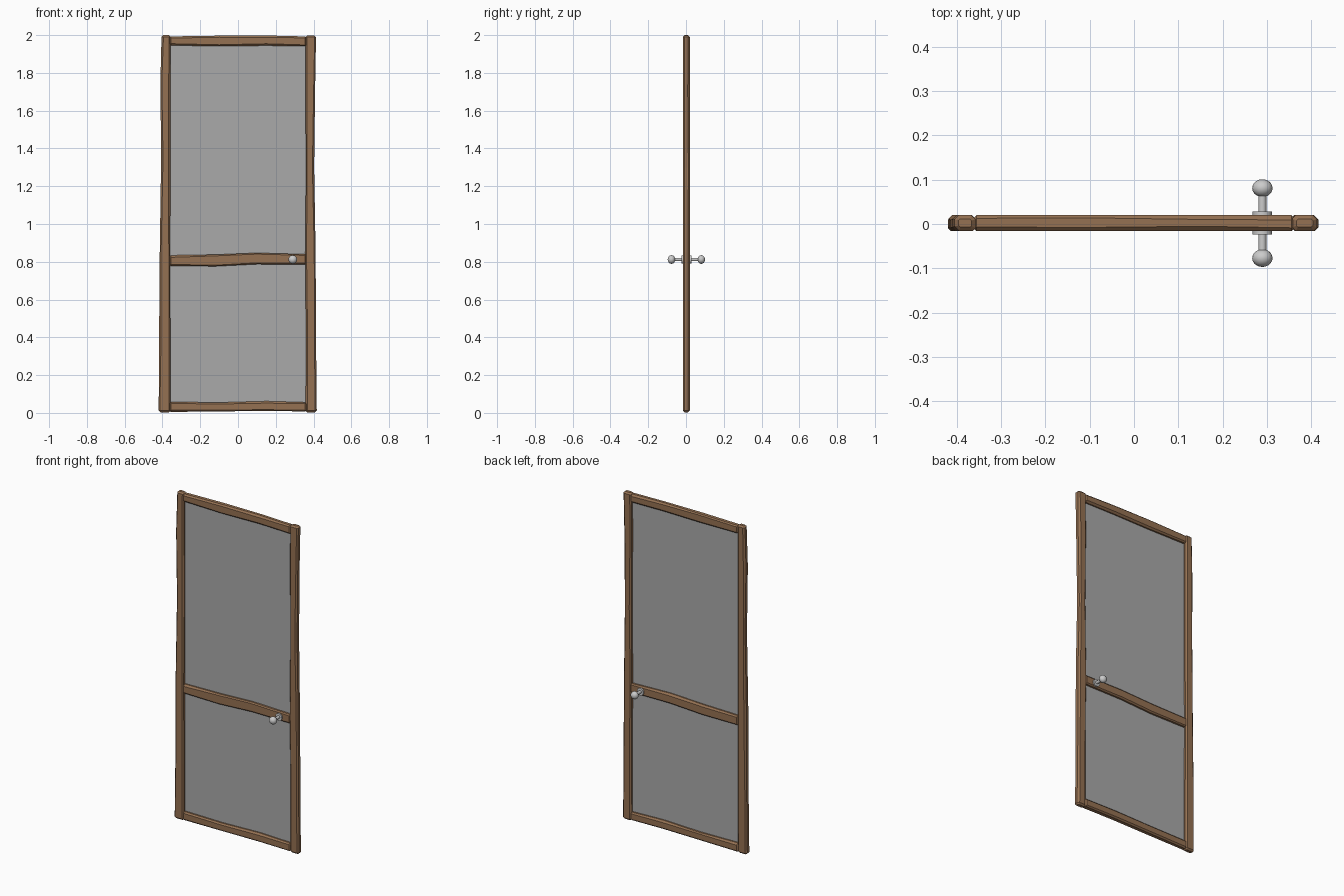
import bpy, bmesh, math, random
from mathutils import Vector

if "Cube" in bpy.data.objects:
    bpy.data.objects.remove(bpy.data.objects["Cube"])

random.seed(4)
YC = 0.002      # middle of the door thickness
HALF_T = 0.018  # half thickness of the timber


def material(name, color):
    m = bpy.data.materials.new(name)
    m.diffuse_color = color
    m.use_nodes = True
    m.node_tree.nodes["Principled BSDF"].inputs["Base Color"].default_value = m.diffuse_color
    return m


wood = material("wood", (0.30, 0.165, 0.085, 1))
mesh_grey = material("screen_grey", (0.4, 0.4, 0.4, 0.6))


def finish(name, bm, mat=None):
    bmesh.ops.recalc_face_normals(bm, faces=bm.faces)
    me = bpy.data.meshes.new(name)
    bm.to_mesh(me)
    bm.free()
    ob = bpy.data.objects.new(name, me)
    bpy.context.collection.objects.link(ob)
    if mat:
        me.materials.append(mat)
    return ob


def timber(name, stations, vertical):
    """Hand-hewn bar: stations are (position along bar, low edge, high edge)."""
    bm = bmesh.new()
    first, last = stations[0], stations[-1]
    c = 0.009
    # chamfered ends: short shrunken ring at each tip
    rings = [(first[0], first[1] + c, first[2] - c, HALF_T - c)]
    rings.append((first[0] + c, first[1], first[2], HALF_T))
    rings += [(p, a, b, HALF_T) for p, a, b in stations[1:-1]]
    rings.append((last[0] - c, last[1], last[2], HALF_T))
    rings.append((last[0], last[1] + c, last[2] - c, HALF_T - c))
    loops = []
    for p, a, b, h in rings:
        k = [random.uniform(0.006, 0.011) for _ in range(4)]
        s = 1 if h == HALF_T else 0.4
        k = [v * s for v in k]
        sect = [(a + k[0], -h), (b - k[1], -h), (b, -h + k[1]), (b, h - k[2]),
                (b - k[2], h), (a + k[3], h), (a, h - k[3]), (a, -h + k[0])]
        loops.append([bm.verts.new((w, YC + y, p) if vertical else (p, YC + y, w))
                      for w, y in sect])
    for l0, l1 in zip(loops, loops[1:]):
        for i in range(8):
            j = (i + 1) % 8
            bm.faces.new((l0[i], l0[j], l1[j], l1[i]))
    bm.faces.new(loops[0])
    bm.faces.new(loops[-1])
    return finish(name, bm, wood)


# Stiles
timber("left_stile", [(0.003, -0.42, -0.358), (0.35, -0.418, -0.358), (0.8, -0.415, -0.36),
                      (1.35, -0.407, -0.357), (1.75, -0.411, -0.358), (2.0, -0.405, -0.358)], True)
timber("right_stile", [(0.003, 0.358, 0.417), (0.4, 0.36, 0.413), (0.85, 0.356, 0.411),
                       (1.3, 0.36, 0.403), (1.7, 0.357, 0.408), (1.998, 0.358, 0.413)], True)
# Rails
timber("top_rail", [(-0.365, 1.945, 1.993), (-0.1, 1.942, 1.997),
                    (0.15, 1.944, 1.998), (0.365, 1.942, 1.993)], False)
timber("middle_rail", [(-0.365, 0.778, 0.834), (-0.12, 0.776, 0.838),
                       (0.1, 0.787, 0.847), (0.365, 0.786, 0.840)], False)
timber("bottom_rail", [(-0.365, 0.005, 0.058), (-0.1, 0.008, 0.055),
                       (0.15, 0.010, 0.062), (0.365, 0.008, 0.056)], False)

# Screen panels
for name, z0, z1 in (("lower_screen", 0.035, 0.80), ("upper_screen", 0.82, 1.97)):
    bm = bmesh.new()
    bm.faces.new([bm.verts.new(v) for v in ((-0.38, YC, z0), (0.38, YC, z0),
                                            (0.38, YC, z1), (-0.38, YC, z1))])
    finish(name, bm, mesh_grey)

# Door knobs, one on each face
KX, KZ = 0.29, 0.812


def rod(name, radius, y0, y1):
    bpy.ops.mesh.primitive_cylinder_add(vertices=16, radius=radius, depth=abs(y1 - y0),
                                        location=(KX, (y0 + y1) / 2, KZ),
                                        rotation=(math.pi / 2, 0, 0))
    bpy.context.object.name = name
    bpy.ops.object.shade_smooth_by_angle()


for side, s in (("front", -1), ("back", 1)):
    rod(side + "_knob_plate", 0.022, YC, YC + s * 0.026)
    rod(side + "_knob_stem", 0.009, YC, YC + s * 0.068)
    bpy.ops.mesh.primitive_uv_sphere_add(segments=16, ring_count=10, radius=1,
                                         location=(KX, YC + s * 0.079, KZ),
                                         rotation=(math.pi / 2, 0, 0))
    ball = bpy.context.object
    ball.name = side + "_knob"
    ball.scale = (0.023, 0.023, 0.020)
    bpy.ops.object.shade_smooth_by_angle()
